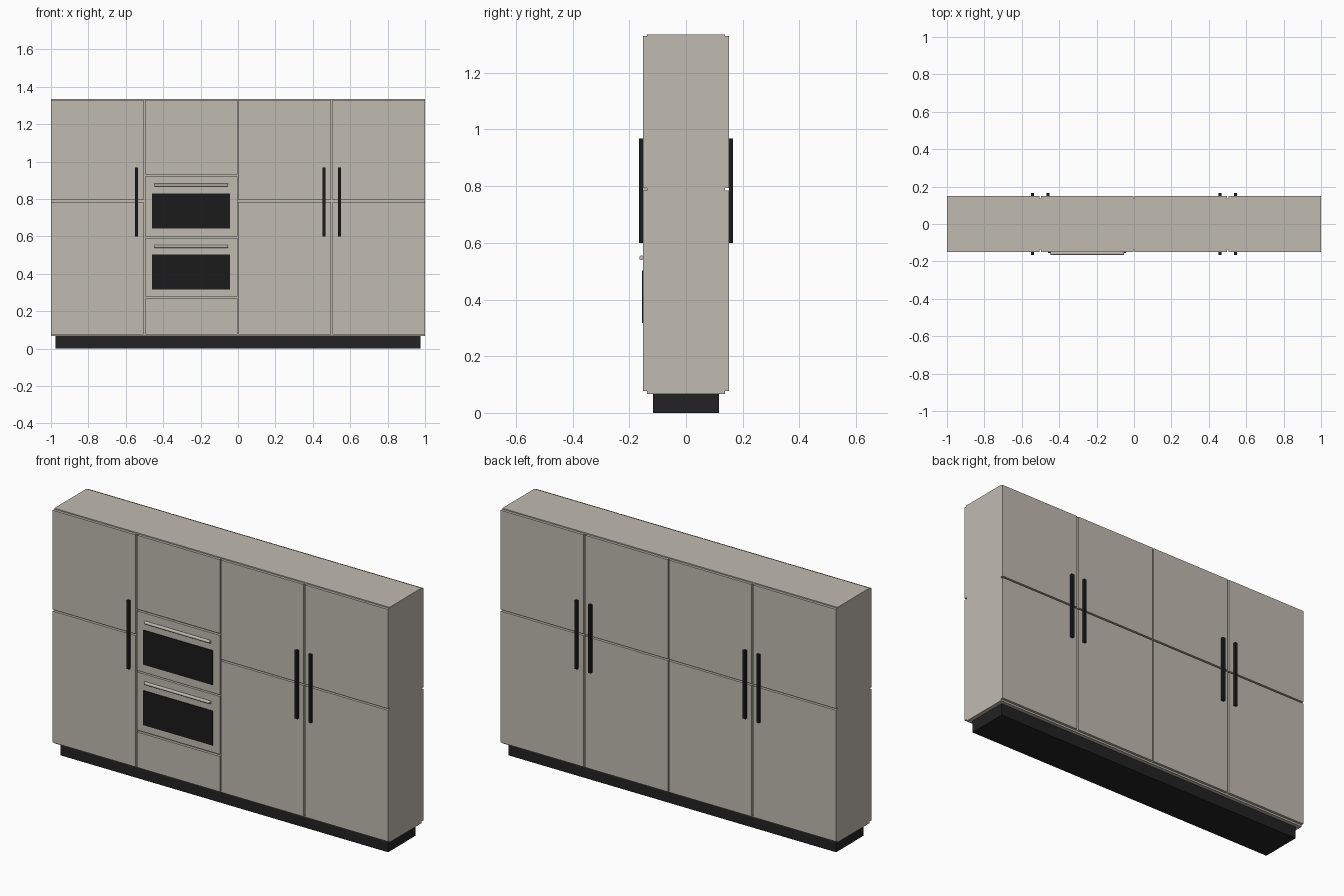
import bpy, math

if "Cube" in bpy.data.objects:
    bpy.data.objects.remove(bpy.data.objects["Cube"])


def material(name, rgb):
    m = bpy.data.materials.new(name)
    m.diffuse_color = (*rgb, 1)
    m.use_nodes = True
    m.node_tree.nodes["Principled BSDF"].inputs["Base Color"].default_value = m.diffuse_color
    return m


BEIGE = material("warm_grey_beige", (0.53, 0.495, 0.44))
DARK = material("plinth_black", (0.016, 0.016, 0.016))
BLACK = material("handle_and_glass_black", (0.011, 0.011, 0.011))


def box(name, x, y, z, mat):
    """Box from (min, max) ranges on each axis."""
    bpy.ops.mesh.primitive_cube_add(size=1, location=[sum(r) / 2 for r in (x, y, z)])
    o = bpy.context.object
    o.name = name
    o.scale = [r[1] - r[0] for r in (x, y, z)]
    bpy.ops.object.transform_apply(location=False, rotation=False, scale=True)
    o.data.materials.append(mat)
    return o


INNER, FACE, GRIP = 0.137, 0.151, 0.165   # carcass, door face, handle face


def plate(name, side, x, z, near, far, mat):
    """Plate on the front (side=-1) or back (side=1)."""
    return box(name, x, sorted((side * near, side * far)), z, mat)


# Carcass and recessed plinth
box("carcass", (-1, 1), (-INNER, INNER), (0.067, 1.335), BEIGE)
box("plinth", (-0.977, 0.977), (-0.116, 0.116), (0, 0.067), DARK)

# Doors: four columns, each split into lower and upper door
COLUMNS = [(-1, -0.505), (-0.496, -0.003), (0.003, 0.496), (0.505, 1)]
DOOR_ROWS = [(0.077, 0.785), (0.794, 1.329)]
OVEN_ROWS = {"drawer_front": (0.077, 0.268), "lower_oven_front": (0.279, 0.592),
             "upper_oven_front": (0.6, 0.921), "top_panel": (0.931, 1.329)}
for side, label in ((-1, "front"), (1, "back")):
    for i, col in enumerate(COLUMNS):
        if side == -1 and i == 1:
            for name, row in OVEN_ROWS.items():
                plate(name, side, col, row, INNER, FACE, BEIGE)
        else:
            for row, level in zip(DOOR_ROWS, ("lower", "upper")):
                plate(f"{label}_{level}_door", side, col, row, INNER, FACE, BEIGE)
    # Long bar handles spanning the door split
    for x in (-0.543, -0.461, 0.461, 0.543):
        if side == -1 and x == -0.461:
            continue
        plate(f"{label}_bar_handle", side, (x - 0.008, x + 0.008), (0.6, 0.968),
              FACE, GRIP, BLACK)

# Ovens: dark glass and a round rail
for label, glass, rail in (("lower", (0.317, 0.503), 0.547),
                           ("upper", (0.643, 0.829), 0.874)):
    plate(f"{label}_oven_glass", -1, (-0.459, -0.044), glass, FACE, 0.155, BLACK)
    bpy.ops.mesh.primitive_cylinder_add(vertices=24, radius=0.008, depth=0.392,
                                        location=(-0.25, -0.157, rail),
                                        rotation=(0, math.pi / 2, 0))
    o = bpy.context.object
    o.name = f"{label}_oven_rail"
    o.data.materials.append(BEIGE)
    bpy.ops.object.shade_smooth_by_angle()
